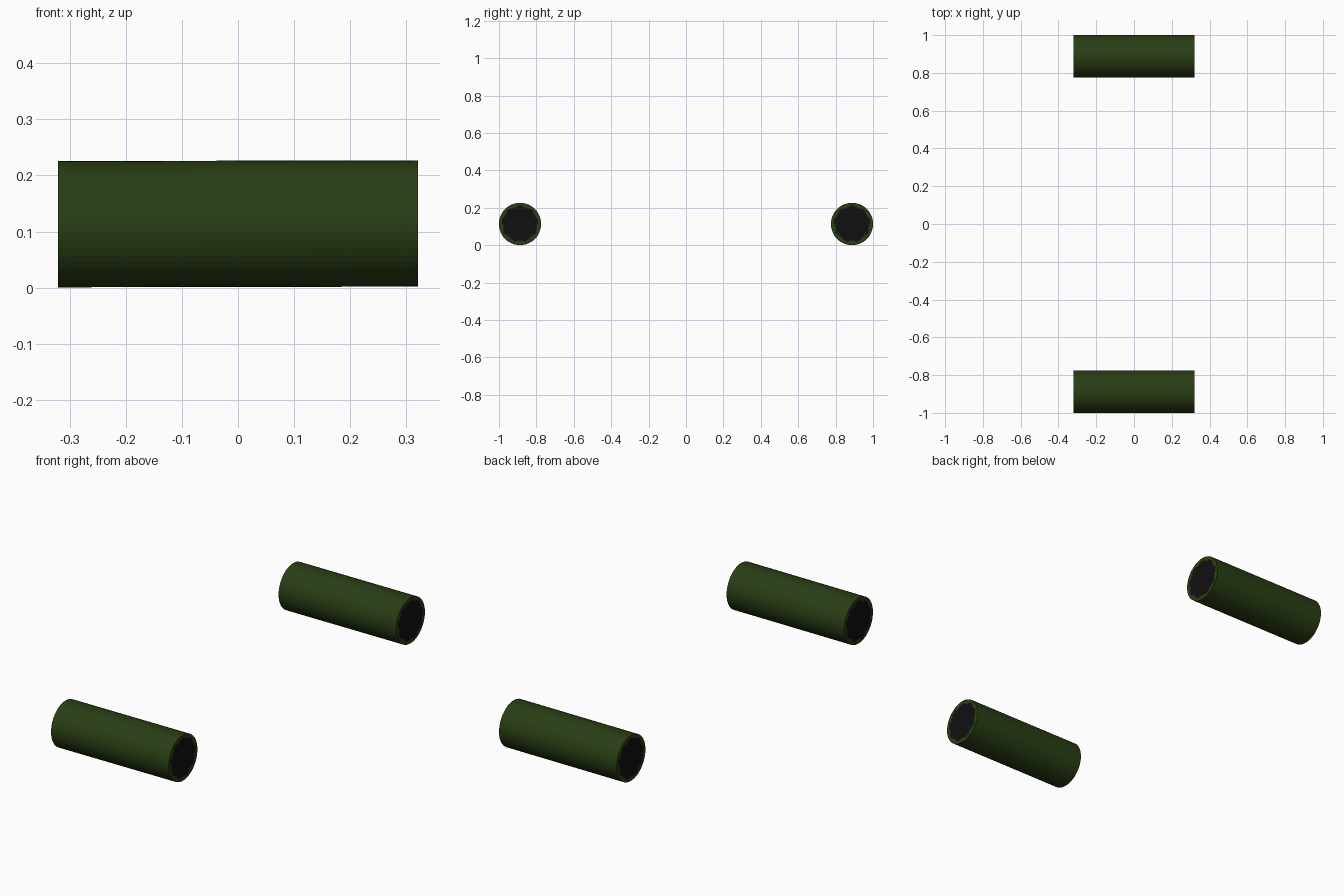
import bpy, bmesh, math
from mathutils import Vector

if "Cube" in bpy.data.objects:
    bpy.data.objects.remove(bpy.data.objects["Cube"])

RADIUS, HALF, SIDES = 0.1125, 0.321, 48


def material(name, rgb):
    m = bpy.data.materials.new(name)
    m.diffuse_color = (*rgb, 1)
    m.use_nodes = True
    m.node_tree.nodes["Principled BSDF"].inputs["Base Color"].default_value = m.diffuse_color
    return m


green = material("dark green", (0.022, 0.048, 0.007))
black = material("near black", (0.005, 0.005, 0.006))


def tube(name, y):
    bm = bmesh.new()
    # ring loops: left cap edge, left rim, right rim, right cap edge
    rings = []
    for x, is_cap in ((-HALF, True), (-HALF, False), (HALF, False), (HALF, True)):
        ring = []
        for i in range(SIDES):
            a = 2 * math.pi * i / SIDES
            # the dark end has a ragged border inside the green rim
            r = 0.094 + 0.005 * math.sin(9 * a) + 0.002 * (-1) ** i if is_cap else RADIUS
            ring.append(bm.verts.new((x, r * math.cos(a), r * math.sin(a))))
        rings.append(ring)
    for a, b in zip(rings, rings[1:]):
        for i in range(SIDES):
            j = (i + 1) % SIDES
            bm.faces.new((a[i], a[j], b[j], b[i]))
    # dark end discs
    for ring in (rings[0], rings[-1]):
        bm.faces.new(ring).material_index = 1
    bmesh.ops.recalc_face_normals(bm, faces=bm.faces)
    mesh = bpy.data.meshes.new(name)
    bm.to_mesh(mesh)
    bm.free()
    mesh.materials.append(green)
    mesh.materials.append(black)
    ob = bpy.data.objects.new(name, mesh)
    ob.location = Vector((0, y, 0.1138))
    ob.rotation_euler = (0, -0.002, 0)  # very slight tilt
    bpy.context.collection.objects.link(ob)


tube("front_roller", -0.8875)
tube("back_roller", 0.8875)
